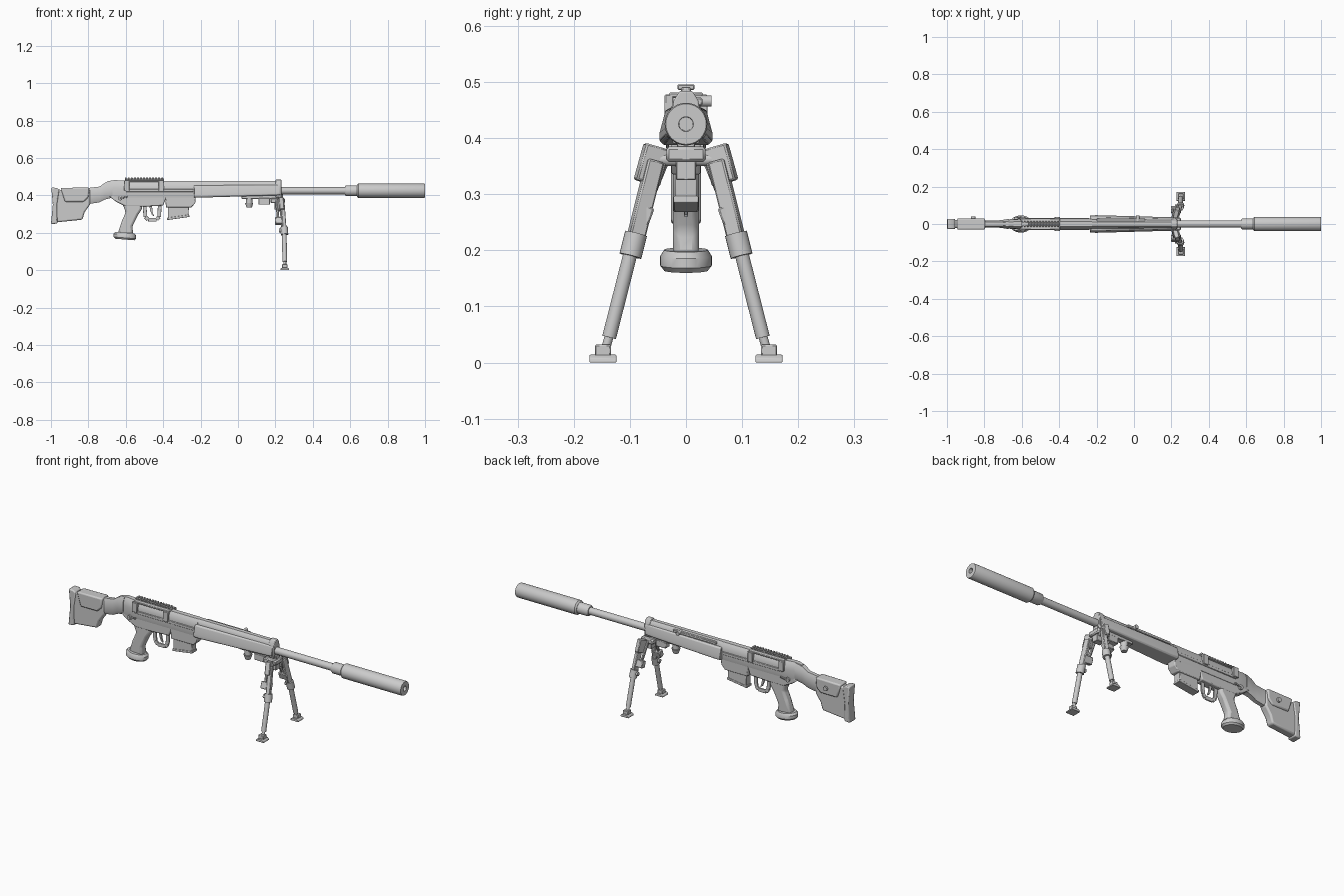
import bpy, bmesh
from math import radians, cos, sin, tau
from mathutils import Vector, Matrix

default_cube = bpy.data.objects.get("Cube")
if default_cube:
    bpy.data.objects.remove(default_cube)

grey = bpy.data.materials.new("plain_grey")
grey.use_nodes = True
colour = (0.6, 0.6, 0.6, 1)
grey.diffuse_color = colour
grey.node_tree.nodes["Principled BSDF"].inputs["Base Color"].default_value = colour


def finish(name, bm, bevel=0.0, segments=2):
    """Turn a bmesh into a shaded object, with optional rounded edges."""
    bmesh.ops.recalc_face_normals(bm, faces=bm.faces[:])
    mesh = bpy.data.meshes.new(name)
    bm.to_mesh(mesh)
    bm.free()
    mesh.materials.append(grey)
    mesh.shade_smooth()
    mesh.set_sharp_from_angle(angle=radians(35))
    obj = bpy.data.objects.new(name, mesh)
    bpy.context.collection.objects.link(obj)
    if bevel:
        modifier = obj.modifiers.new("rounded_edges", "BEVEL")
        modifier.width, modifier.segments = bevel, segments
        modifier.limit_method = "ANGLE"
        modifier.angle_limit = radians(30)
    return obj


def skin(bm, rings):
    """Join closed rings of points into a capped tube."""
    loops = [[bm.verts.new(point) for point in ring] for ring in rings]
    for first, second in zip(loops, loops[1:]):
        for i in range(len(first)):
            j = (i + 1) % len(first)
            bm.faces.new((first[i], first[j], second[j], second[i]))
    bm.faces.new(loops[0])
    bm.faces.new(loops[-1])


def plate(name, outline, half, bevel=0.005, middle=0.0):
    """Extrude a side outline (x, z) across the width."""
    bm = bmesh.new()
    skin(bm, [[(x, middle + side * half, z) for x, z in outline] for side in (-1, 1)])
    return finish(name, bm, bevel)


def loft(name, profile, stations, bevel=0.0):
    """Sweep a half profile (width, height as fractions) through stations along x."""
    full = profile + [(-w, h) for w, h in reversed(profile)]
    bm = bmesh.new()
    skin(bm, [[(x, w * half, low + h * (high - low)) for w, h in full]
              for x, half, low, high in stations])
    return finish(name, bm, bevel)


def box(name, x, y, z, bevel=0.002):
    bm = bmesh.new()
    skin(bm, [[(x[a], y[b], level) for a, b in ((0, 0), (1, 0), (1, 1), (0, 1))] for level in z])
    return finish(name, bm, bevel, segments=1)


def between(start, end):
    start, end = Vector(start), Vector(end)
    axis = end - start
    turn = axis.to_track_quat("Z", "Y").to_matrix().to_4x4()
    return Matrix.Translation((start + end) / 2) @ turn, axis.length


def rod(name, start, end, radius, tip=None, sides=24):
    place, length = between(start, end)
    bm = bmesh.new()
    bmesh.ops.create_cone(bm, cap_ends=True, segments=sides, radius1=radius,
                          radius2=tip or radius, depth=length, matrix=place)
    return finish(name, bm)


def beam(name, start, end, width, depth, bevel=0.003):
    place, length = between(start, end)
    bm = bmesh.new()
    bmesh.ops.create_cube(bm, size=1, matrix=place @ Matrix.Diagonal((width, depth, length, 1)))
    return finish(name, bm, bevel, segments=1)


def lathe(name, profile, height, sides=40):
    """Spin (x, radius) points about a lengthwise axis."""
    bm = bmesh.new()
    skin(bm, [[(x, r * cos(tau * i / sides), height + r * sin(tau * i / sides))
               for i in range(sides)] for x, r in profile])
    return finish(name, bm)


# Barrel and hollow-ended suppressor
bore = 0.425
lathe("barrel", [(0.1, 0.019), (0.58, 0.019)], bore)
lathe("barrel_collar", [(0.572, 0.024), (0.58, 0.029), (0.65, 0.029)], bore)
lathe("suppressor", [(0.635, 0.03), (0.643, 0.038), (0.995, 0.038), (1, 0.036),
                     (1, 0.013), (0.9, 0.012)], bore)

# Handguard: wide below, rounded above, tapering forward
guard = [(0.85, 0), (1, 0.08), (1, 0.25), (0.78, 0.7), (0.65, 0.75)]
loft("handguard", guard, [(-0.235, 0.046, 0.388, 0.475), (-0.2, 0.047, 0.388, 0.475),
                          (0.2, 0.036, 0.4, 0.475), (0.225, 0.033, 0.402, 0.472)], bevel=0.002)
tube = [(0.9, 0), (1, 0.2), (1, 0.55), (0.85, 0.82), (0.45, 1)]
loft("top_tube", tube, [(-0.4, 0.025, 0.42, 0.478), (0.205, 0.023, 0.42, 0.478)])
loft("front_cap", tube, [(0.2, 0.026, 0.39, 0.484), (0.232, 0.026, 0.39, 0.484)], bevel=0.003)

# Cocking handle on the back side
rod("cocking_handle", (0.02, 0.01, 0.466), (0.02, 0.045, 0.466), radius=0.01)
box("cocking_slide", x=(-0.2, 0.06), y=(0.01, 0.029), z=(0.458, 0.472))

# Receiver
loft("receiver", tube, [(-0.7, 0.018, 0.395, 0.475), (-0.66, 0.026, 0.388, 0.482),
                        (-0.6, 0.029, 0.388, 0.478), (-0.225, 0.029, 0.388, 0.478)])
for side in (-1, 1):
    box("receiver_rib", x=(-0.6, -0.24), y=sorted((side * 0.02, side * 0.033)), z=(0.418, 0.434))
    for x in (-0.595, -0.41):
        box("rail_clamp", x=(x - 0.015, x + 0.015),
            y=sorted((side * 0.022, side * 0.038)), z=(0.425, 0.478))
    rod("selector_pivot", (-0.63, side * 0.02, 0.385), (-0.63, side * 0.034, 0.385), radius=0.012)
    beam("selector_lever", (-0.63, side * 0.033, 0.385), (-0.59, side * 0.033, 0.392),
         width=0.006, depth=0.008, bevel=0.001)

# Toothed sight rail
box("rail_base", x=(-0.605, -0.395), y=(-0.03, 0.03), z=(0.472, 0.481))
box("rail_web", x=(-0.605, -0.395), y=(-0.009, 0.009), z=(0.478, 0.49))
for i in range(13):
    x = -0.6 + i * 0.0162
    box("rail_tooth", x=(x - 0.005, x + 0.005), y=(-0.015, 0.015), z=(0.486, 0.496))

# Trigger housing, guard and trigger
plate("trigger_housing", [(-0.69, 0.395), (-0.65, 0.365), (-0.6, 0.34), (-0.5, 0.34),
                          (-0.4, 0.345), (-0.38, 0.4)], half=0.024)
bow = [(-0.5, 0.35), (-0.495, 0.285), (-0.48, 0.27), (-0.435, 0.27), (-0.422, 0.285), (-0.418, 0.35)]
for (x1, z1), (x2, z2) in zip(bow, bow[1:]):
    beam("trigger_guard", (x1, 0, z1), (x2, 0, z2), width=0.008, depth=0.02, bevel=0.001)
plate("trigger", [(-0.475, 0.345), (-0.46, 0.345), (-0.456, 0.31), (-0.448, 0.287),
                  (-0.46, 0.295), (-0.468, 0.315)], half=0.005, bevel=0.001)

# Magazine and well
plate("magazine_well", [(-0.39, 0.4), (-0.385, 0.335), (-0.25, 0.335), (-0.228, 0.36),
                        (-0.225, 0.4)], half=0.026, bevel=0.004)
plate("magazine", [(-0.375, 0.35), (-0.375, 0.272), (-0.265, 0.288), (-0.262, 0.35)],
      half=0.02, bevel=0.003)
plate("magazine_floor", [(-0.38, 0.28), (-0.379, 0.268), (-0.26, 0.285), (-0.261, 0.297)],
      half=0.022, bevel=0.002)

# Pistol grip with a palm shelf
plate("grip", [(-0.62, 0.36), (-0.61, 0.335), (-0.6, 0.31), (-0.62, 0.265), (-0.645, 0.19),
               (-0.56, 0.19), (-0.565, 0.235), (-0.535, 0.295), (-0.515, 0.325), (-0.51, 0.36)],
      half=0.023, bevel=0.012)
shelf = bmesh.new()
skin(shelf, [[(-0.605 + reach * 0.06 * cos(tau * i / 32), reach * 0.046 * sin(tau * i / 32),
               height - 0.08 * reach * 0.06 * cos(tau * i / 32)) for i in range(32)]
             for reach, height in ((0.85, 0.164), (1, 0.173), (1, 0.19), (0.85, 0.201))])
finish("palm_shelf", shelf)

# Shoulder stock
loft("stock_neck", [(0.6, 0), (1, 0.2), (1, 0.75), (0.55, 1)],
     [(-0.84, 0.02, 0.34, 0.435), (-0.79, 0.018, 0.355, 0.441), (-0.74, 0.018, 0.363, 0.447),
      (-0.71, 0.021, 0.378, 0.468), (-0.67, 0.027, 0.388, 0.48)])
plate("stock_body", [(-0.985, 0.432), (-0.98, 0.255), (-0.832, 0.27), (-0.82, 0.31),
                     (-0.79, 0.352), (-0.79, 0.43), (-0.95, 0.43)], half=0.022, bevel=0.008)
plate("butt_pad", [(-0.998, 0.442), (-0.99, 0.35), (-1, 0.246), (-0.965, 0.25), (-0.968, 0.35),
                   (-0.955, 0.43), (-0.97, 0.44)], half=0.027, bevel=0.006)
plate("cheek_piece", [(-0.948, 0.44), (-0.925, 0.365), (-0.825, 0.365), (-0.8, 0.39),
                      (-0.795, 0.442)], half=0.03, bevel=0.007)
rod("cheek_bolt", (-0.86, 0.02, 0.4), (-0.86, 0.039, 0.4), radius=0.012)

# Bipod mount below the handguard
box("bipod_bar", x=(0.02, 0.24), y=(-0.016, 0.016), z=(0.382, 0.405))
rod("mount_stud", (0.06, 0, 0.36), (0.06, 0, 0.385), radius=0.017)
rod("mount_nut", (0.06, 0, 0.335), (0.06, 0, 0.36), radius=0.014, tip=0.022)
box("mount_jaw", x=(0.11, 0.17), y=(-0.018, 0.018), z=(0.35, 0.385))
box("bipod_head", x=(0.175, 0.25), y=(-0.035, 0.035), z=(0.358, 0.385), bevel=0.005)
box("head_hinge", x=(0.195, 0.24), y=(-0.018, 0.018), z=(0.325, 0.362))
rod("head_axle", (0.225, -0.062, 0.362), (0.225, 0.062, 0.362), radius=0.012)

# Bipod legs, mirrored
for side, label in ((-1, "right"), (1, "left")):
    def at(x, y, z):
        return (x, side * y, z)

    beam(label + "_leg_hinge", at(0.225, 0.052, 0.385), at(0.23, 0.07, 0.32), width=0.026, depth=0.045)
    beam(label + "_upper_leg", at(0.235, 0.055, 0.36), at(0.247, 0.095, 0.2), width=0.022, depth=0.03)
    beam(label + "_spring", at(0.205, 0.032, 0.372), at(0.215, 0.072, 0.275), width=0.012, depth=0.014)
    beam(label + "_leg_catch", at(0.225, 0.07, 0.28), at(0.225, 0.083, 0.245), width=0.052, depth=0.03)
    rod(label + "_leg_collar", at(0.246, 0.089, 0.23), at(0.249, 0.099, 0.19), radius=0.02)
    rod(label + "_leg_screw", at(0.22, 0.093, 0.212), at(0.24, 0.093, 0.212), radius=0.01)
    rod(label + "_lower_leg", at(0.247, 0.095, 0.21), at(0.25, 0.137, 0.045), radius=0.0125)
    rod(label + "_ankle", at(0.25, 0.136, 0.05), at(0.25, 0.147, 0.012), radius=0.008)
    box(label + "_foot_block", x=(0.235, 0.265), y=sorted((side * 0.134, side * 0.162)), z=(0.01, 0.032))
    plate(label + "_foot", [(0.226, 0), (0.274, 0), (0.272, 0.008), (0.264, 0.014),
                            (0.236, 0.014), (0.228, 0.008)],
          half=0.024, bevel=0.002, middle=side * 0.148)
